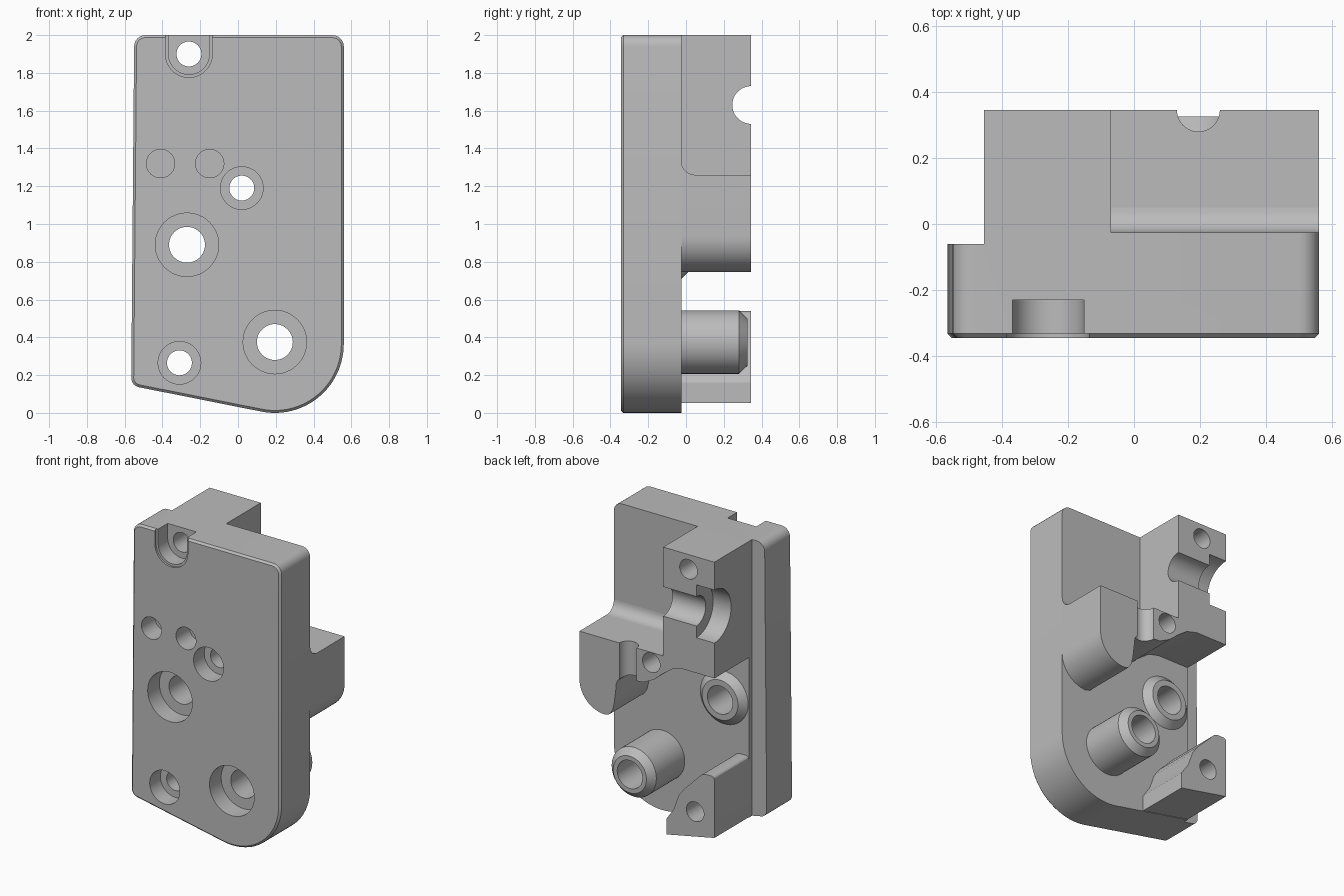
import bpy, bmesh
from math import cos, sin, radians, pi
from mathutils import Vector

old = bpy.data.objects.get("Cube")
if old:
    bpy.data.objects.remove(old, do_unlink=True)

grey = bpy.data.materials.new("plain grey")
grey.use_nodes = True
colour = (0.5, 0.5, 0.5, 1)
grey.diffuse_color = colour
grey.node_tree.nodes["Principled BSDF"].inputs["Base Color"].default_value = colour

FRONT, BACK, REAR = -0.345, -0.025, 0.345   # plate front, plate back, block rear
LEFT, RIGHT = -0.455, 0.56                  # sides of the rear blocks


def arc(cx, cz, r, start, end, n=10):
    angles = [radians(start + (end - start) * i / n) for i in range(n + 1)]
    return [(cx + r * cos(a), cz + r * sin(a)) for a in angles]


def finish(name, bm):
    bmesh.ops.recalc_face_normals(bm, faces=bm.faces)
    mesh = bpy.data.meshes.new(name)
    bm.to_mesh(mesh)
    bm.free()
    mesh.materials.append(grey)
    ob = bpy.data.objects.new(name, mesh)
    bpy.context.collection.objects.link(ob)
    return ob


def extrude(name, points, a, b, axis="y", chamfer=0):
    """Prism of an outline: (x, z) along y, or (y, z) along x."""
    bm = bmesh.new()
    place = (lambda p: (p[0], a, p[1])) if axis == "y" else (lambda p: (a, p[0], p[1]))
    face = bm.faces.new([bm.verts.new(place(p)) for p in points])
    step = Vector((0, b - a, 0)) if axis == "y" else Vector((b - a, 0, 0))
    made = bmesh.ops.extrude_face_region(bm, geom=[face])["geom"]
    bmesh.ops.translate(bm, vec=step, verts=[v for v in made if isinstance(v, bmesh.types.BMVert)])
    if chamfer:
        rim = [e for e in bm.edges if all(abs(v.co.y - a) < 1e-5 for v in e.verts)]
        bmesh.ops.bevel(bm, geom=rim, offset=chamfer, segments=1, affect="EDGES")
    return finish(name, bm)


def turned(name, centre, profile, axis="y", n=48):
    """Solid of revolution from (position along axis, radius) pairs."""
    bm = bmesh.new()
    rings = []
    for t, r in profile:
        ring = []
        for i in range(n):
            c, s = r * cos(2 * pi * i / n), r * sin(2 * pi * i / n)
            u, v = centre[0] + c, centre[1] + s
            co = {"x": (t, u, v), "y": (u, t, v), "z": (u, v, t)}[axis]
            ring.append(bm.verts.new(co))
        rings.append(ring)
    for lo, hi in zip(rings, rings[1:]):
        for i in range(n):
            j = (i + 1) % n
            bm.faces.new((lo[i], lo[j], hi[j], hi[i]))
    bm.faces.new(rings[0])
    bm.faces.new(rings[-1])
    return finish(name, bm)


def box(name, lo, hi):
    outline = [(lo[0], lo[2]), (hi[0], lo[2]), (hi[0], hi[2]), (lo[0], hi[2])]
    return extrude(name, outline, lo[1], hi[1])


def cut(ob, cutters):
    """Subtract each cutter from the part, then discard it."""
    for cutter in cutters:
        cutter.hide_render = True
        mod = ob.modifiers.new("cut", "BOOLEAN")
        mod.operation, mod.solver, mod.object = "DIFFERENCE", "EXACT", cutter
        bpy.context.view_layer.objects.active = ob
        bpy.ops.object.modifier_apply(modifier=mod.name)
        bpy.data.objects.remove(cutter, do_unlink=True)


def bore(centre, r, start=-0.5, end=0.5):
    return turned("bore_cutter", centre, [(start, r), (end, r)])


# Hole positions in the front face
top_hole, mid_hole, low_hole = (-0.26, 1.9), (0.02, 1.19), (-0.31, 0.265)
upper_boss, lower_boss = (-0.27, 0.89), (0.195, 0.375)
SCREW, PIN = 0.066, 0.095

# Front plate with slanted foot and one large round corner
outline = (arc(-0.49, 1.94, 0.06, 180, 90, 6) + arc(0.5, 1.94, 0.06, 90, 0, 6)
           + arc(0.195, 0.365, 0.365, 0, -101, 28) + arc(-0.515, 0.185, 0.05, 259, 180, 6))
plate = extrude("front_plate", outline, FRONT, BACK, chamfer=0.013)
cut(plate, [box("step_cutter", (-0.7, -0.06, -0.1), (LEFT, 0.1, 2.1))])
cut(plate, [bore(c, SCREW) for c in (top_hole, mid_hole, low_hole)])
cut(plate, [bore(c, PIN) for c in (upper_boss, lower_boss)])
cut(plate, [bore(c, 0.113, end=-0.23) for c in (mid_hole, low_hole)])
cut(plate, [bore(c, 0.168, end=-0.22) for c in (upper_boss, lower_boss)])
cut(plate, [bore((x, 1.32), 0.075, end=-0.2) for x in (-0.41, -0.15)])

# Open recess at the top edge, with a flared rim
tx, tz = top_hole
for r, depth in ((0.108, -0.23), (0.124, FRONT + 0.013)):
    slot = arc(tx, tz, r, 180, 360, 24) + [(tx + r, 2.1), (tx - r, 2.1)]
    cut(plate, [extrude("slot_cutter", slot, -0.5, depth)])

# Rear bracket: upright, shelf and rounded finger in one outline
bracket_outline = ([(LEFT, 2), (-0.07, 2), (-0.07, 1.26), (RIGHT, 1.26)]
                   + arc(0.37, 0.935, 0.19, 0, -90, 14)
                   + [(0.335, 0.755), (0.31, 0.79), (0.297, 0.85), (0.285, 0.95)]
                   + arc(0.215, 0.96, 0.07, 0, 90, 6)
                   + [(0.08, 1.04), (0, 1.08), (-0.07, 1.14), (-0.14, 1.19), (-0.22, 1.21), (LEFT, 1.21)])
bracket = extrude("rear_bracket", bracket_outline, BACK, REAR)
cut(bracket, [bore(c, SCREW) for c in (top_hole, mid_hole)])
cut(bracket, [
    turned("cross_bore_cutter", (REAR, 1.63), [(-0.6, 0.1), (0.1, 0.1)], "x"),
    turned("wide_bore_cutter", (REAR, 1.63), [(-0.6, 0.18), (-0.32, 0.18)], "x"),
    turned("groove_cutter", (0.195, REAR), [(0.6, 0.065), (1.5, 0.065)], "z"),
])

# Concave fillet where the shelf meets the plate
fillet_outline = [(BACK, 1.26)] + arc(BACK + 0.075, 1.335, 0.075, 270, 180, 8)
fillet = extrude("shelf_fillet", fillet_outline, -0.07, RIGHT, "x")

# Foot block, hollowed towards the lower boss
foot_outline = ([(LEFT, 0.125), (-0.095, 0.053), (-0.095, 0.16)]
                + [(-0.15, 0.24), (-0.185, 0.34), (-0.23, 0.4), (-0.34, 0.51)]
                + arc(-0.395, 0.48, 0.06, 40, 90, 5) + arc(LEFT + 0.02, 0.52, 0.02, 90, 180, 3))
foot = extrude("foot_block", foot_outline, BACK, REAR)
cut(foot, [bore(low_hole, SCREW)])

# Hollow bosses with chamfered rims
bosses = []
for name, centre, profile in (
        ("upper_boss", upper_boss, [(BACK, 0.18), (0.02, 0.135)]),
        ("lower_boss", lower_boss, [(BACK, 0.168), (0.28, 0.168), (0.325, 0.125)])):
    boss = turned(name, centre, profile)
    cut(boss, [bore(centre, PIN)])
    bosses.append(boss)

# Smooth the curves, keep the edges sharp
bpy.ops.object.select_all(action="DESELECT")
for part in [plate, bracket, fillet, foot] + bosses:
    part.select_set(True)
bpy.context.view_layer.objects.active = plate
bpy.ops.object.shade_smooth_by_angle(angle=radians(28))
